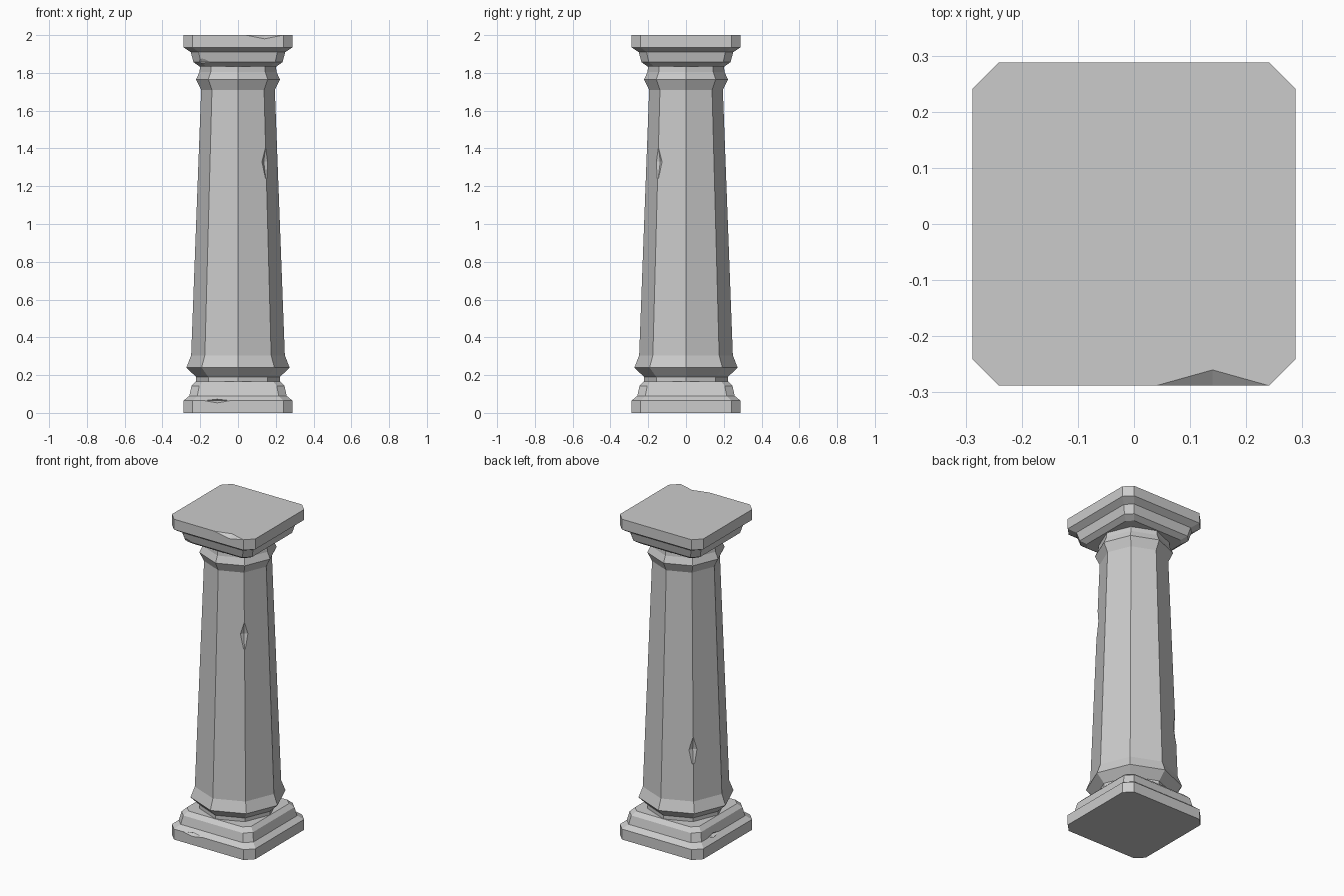
import bpy, bmesh, math
from mathutils import Vector, Matrix

if "Cube" in bpy.data.objects:
    bpy.data.objects.remove(bpy.data.objects["Cube"], do_unlink=True)

stone = bpy.data.materials.new("grey stone")
stone.use_nodes = True
colour = (0.6, 0.6, 0.6, 1)
stone.diffuse_color = colour
stone.node_tree.nodes["Principled BSDF"].inputs["Base Color"].default_value = colour


def octagon(r, z):
    return [(r * math.cos(i * math.pi / 4), r * math.sin(i * math.pi / 4), z) for i in range(8)]


def cut_square(h, z):
    """Square with cut corners."""
    k = h * 0.835
    corner = [(h, k), (k, h)]
    pts = []
    for i in range(4):
        c, s = round(math.cos(i * math.pi / 2)), round(math.sin(i * math.pi / 2))
        pts += [(c * x - s * y, s * x + c * y, z) for x, y in corner]
    return pts


def add_object(name, bm):
    bmesh.ops.recalc_face_normals(bm, faces=bm.faces[:])
    mesh = bpy.data.meshes.new(name)
    bm.to_mesh(mesh)
    bm.free()
    mesh.materials.append(stone)
    obj = bpy.data.objects.new(name, mesh)
    bpy.context.collection.objects.link(obj)
    return obj


def loft(name, ring, profile):
    """Closed solid through rings given as (half width, height)."""
    bm = bmesh.new()
    rings = [[bm.verts.new(p) for p in ring(r, z)] for r, z in profile]
    for a, b in zip(rings, rings[1:]):
        for i in range(8):
            j = (i + 1) % 8
            bm.faces.new((a[i], a[j], b[j], b[i]))
    bm.faces.new(rings[0][::-1])
    bm.faces.new(rings[-1])
    return add_object(name, bm)


def chip(part, centre, size, turn=0):
    """Knock a diamond-shaped nick out of an edge."""
    bm = bmesh.new()
    for axis in range(3):
        for sign in (-1, 1):
            p = Vector()
            p[axis] = sign * size[axis]
            bm.verts.new(Matrix.Rotation(math.radians(turn), 3, "Z") @ p + Vector(centre))
    bmesh.ops.convex_hull(bm, input=bm.verts[:])
    cutter = add_object("chip_cutter", bm)
    cutter.hide_render = True
    mod = part.modifiers.new("chip", "BOOLEAN")
    mod.operation, mod.solver, mod.object = "DIFFERENCE", "EXACT", cutter
    bpy.context.view_layer.objects.active = part
    bpy.ops.object.modifier_apply(modifier=mod.name)
    bpy.data.objects.remove(cutter, do_unlink=True)


# Base and its mirrored capital
steps = [(0.288, 0), (0.288, 0.065), (0.258, 0.09), (0.246, 0.143), (0.222, 0.167)]
base = loft("base", cut_square, steps)
cap_steps = [(0.288, 0), (0.288, 0.065), (0.25, 0.09), (0.236, 0.143), (0.205, 0.165)]
capital = loft("capital", cut_square, [(r, 2 - z) for r, z in reversed(cap_steps)])

# Tapering eight-sided shaft with flared collars
shaft = loft("shaft", octagon, [
    (0.222, 0.16), (0.222, 0.19), (0.273, 0.24), (0.248, 0.305),
    (0.195, 1.71), (0.222, 1.765), (0.204, 1.805), (0.2, 1.84)])

# Worn edges
chip(capital, (0.14, -0.288, 2), (0.1, 0.028, 0.02))
chip(capital, (-0.19, -0.24, 1.857), (0.06, 0.015, 0.02))
chip(base, (-0.11, -0.288, 0.065), (0.07, 0.025, 0.012))
chip(base, (-0.258, 0.1, 0.09), (0.02, 0.06, 0.015))
chip(shaft, (0.149, -0.149, 1.33), (0.018, 0.05, 0.1), -45)
chip(shaft, (-0.167, 0.167, 0.62), (0.018, 0.05, 0.1), 135)
